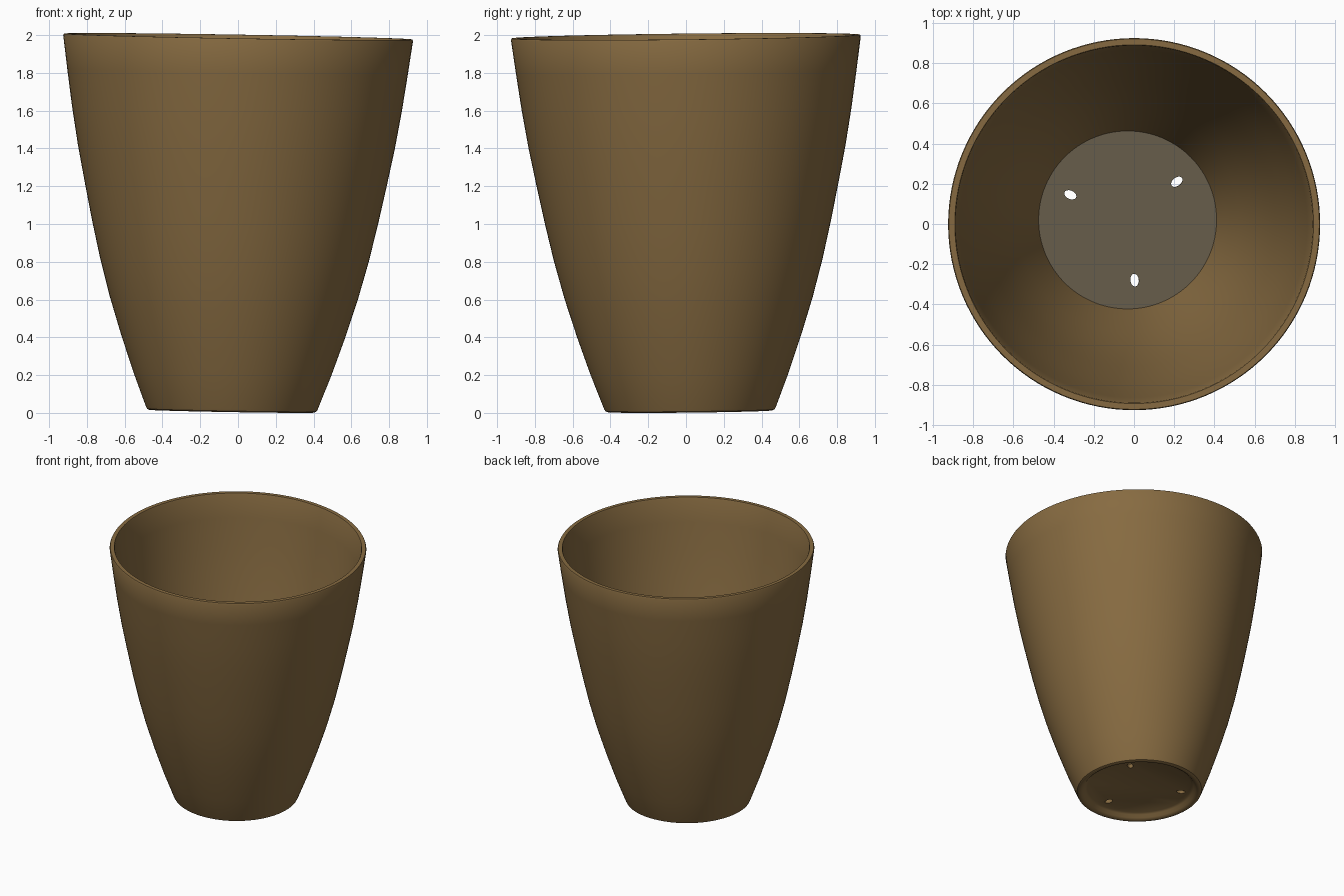
import bpy, bmesh, math
from mathutils import Matrix, Vector

if "Cube" in bpy.data.objects:
    bpy.data.objects.remove(bpy.data.objects["Cube"])


def material(name, rgb):
    m = bpy.data.materials.new(name)
    m.diffuse_color = (*rgb, 1)
    m.use_nodes = True
    m.node_tree.nodes["Principled BSDF"].inputs["Base Color"].default_value = m.diffuse_color
    return m


brown = material("brown_clay", (0.242, 0.147, 0.053))
grey = material("grey_brown_floor", (0.138, 0.112, 0.072))

FLOOR_TOP, FLOOR_BOTTOM, SEGS = 0.07, 0.04, 128

# Pot cross-section: (radius, height), from under the floor, up the outside, down the inside
outer = [(0.455, 0.018), (0.525, 0.2), (0.594, 0.4), (0.657, 0.6), (0.711, 0.8),
         (0.757, 1.0), (0.799, 1.2), (0.839, 1.4), (0.873, 1.6), (0.902, 1.8), (0.926, 1.975)]
inner = [(r - 0.037, z) for r, z in outer if z > 0.1][::-1]
profile = ([(0.375, FLOOR_BOTTOM), (0.39, 0.03), (0.405, 0.012), (0.42, 0.002), (0.437, 0.0),
            (0.449, 0.006)] + outer + [(0.922, 1.984), (0.893, 1.984)] + inner
           + [(0.443, FLOOR_TOP)])


def lathe(name, points):
    bm = bmesh.new()
    rings = []
    for r, z in points:
        rings.append([bm.verts.new((r * math.cos(2 * math.pi * i / SEGS),
                                    r * math.sin(2 * math.pi * i / SEGS), z)) for i in range(SEGS)])
    for a, b in zip(rings, rings[1:]):
        for i in range(SEGS):
            j = (i + 1) % SEGS
            bm.faces.new((a[i], a[j], b[j], b[i]))
    bm.faces.new(rings[0][::-1])                 # underside
    bm.faces.new(rings[-1]).material_index = 1   # floor top
    bmesh.ops.recalc_face_normals(bm, faces=bm.faces)
    me = bpy.data.meshes.new(name)
    bm.to_mesh(me)
    bm.free()
    ob = bpy.data.objects.new(name, me)
    bpy.context.collection.objects.link(ob)
    return ob


pot = lathe("pot", profile)
pot.data.materials.append(brown)
pot.data.materials.append(grey)
bpy.context.view_layer.objects.active = pot

# Three oval drain holes, long side pointing outwards
for x, y in [(0.245, 0.19), (-0.285, 0.125), (0.035, -0.30)]:
    bpy.ops.mesh.primitive_cylinder_add(vertices=24, radius=1, depth=0.3,
                                        location=(x, y, 0.05),
                                        rotation=(0, 0, math.atan2(y, x)))
    cutter = bpy.context.object
    cutter.name = "drain_hole_cutter"
    cutter.scale = (0.032, 0.021, 1)
    cutter.hide_render = True
    cutter.data.materials.append(brown)
    bpy.context.view_layer.objects.active = pot
    mod = pot.modifiers.new("drain_hole", 'BOOLEAN')
    mod.operation, mod.solver, mod.object = 'DIFFERENCE', 'EXACT', cutter
    bpy.ops.object.modifier_apply(modifier=mod.name)
    bpy.data.objects.remove(cutter, do_unlink=True)

# The pot leans by about one degree
axis = Vector((0.017, -0.011, 1)).normalized()
pot.data.transform(Vector((0, 0, 1)).rotation_difference(axis).to_matrix().to_4x4())
low = min(v.co.z for v in pot.data.vertices)
pot.data.transform(Matrix.Translation((-0.033, 0.021, -low)))

bpy.ops.object.select_all(action='DESELECT')
pot.select_set(True)
bpy.context.view_layer.objects.active = pot
bpy.ops.object.shade_smooth_by_angle(angle=math.radians(35))
